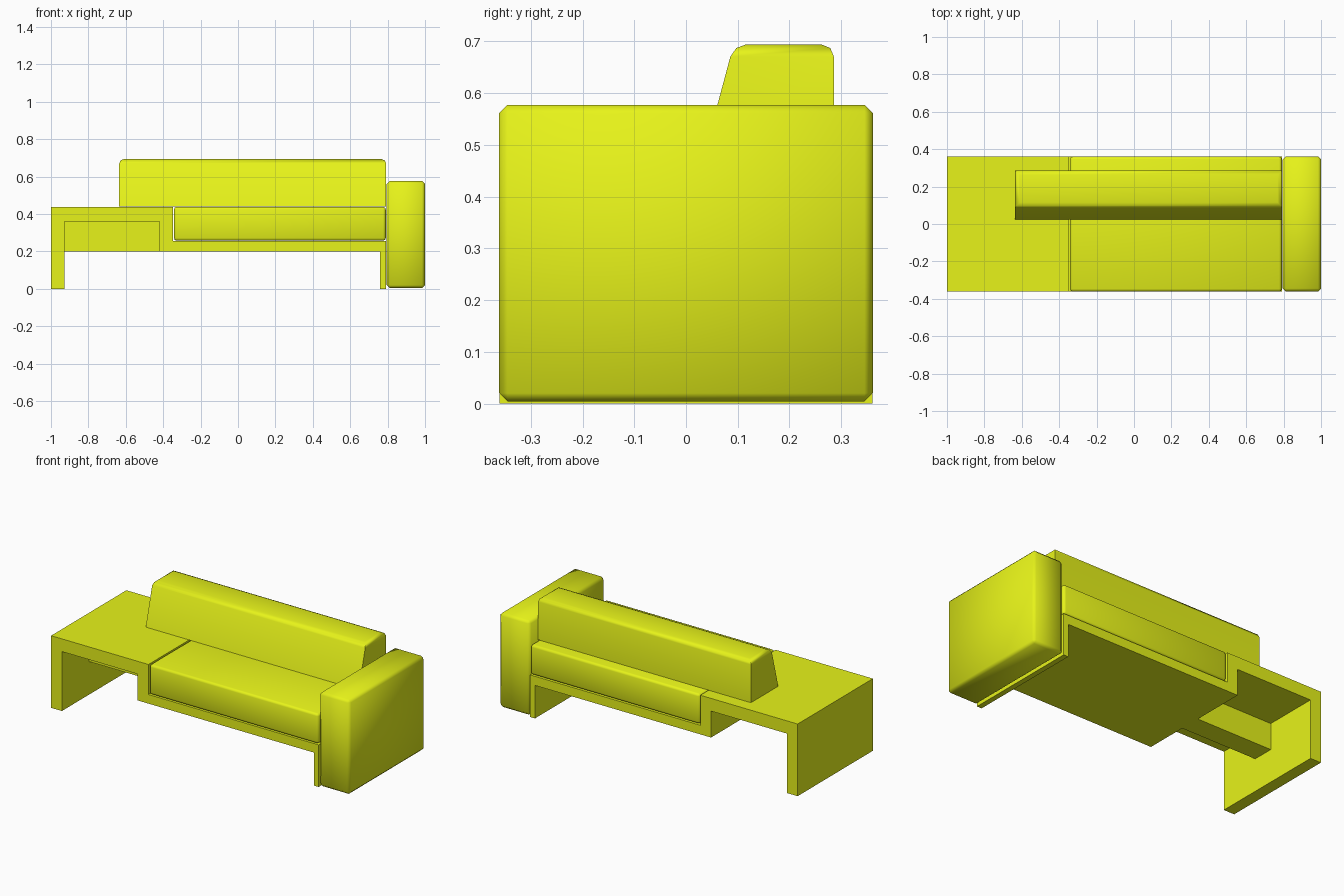
import bpy, bmesh, math

if "Cube" in bpy.data.objects:
    bpy.data.objects.remove(bpy.data.objects["Cube"])

mat = bpy.data.materials.new("yellow_finish")
mat.diffuse_color = (0.80, 0.90, 0.01, 1)
mat.use_nodes = True
mat.node_tree.nodes["Principled BSDF"].inputs["Base Color"].default_value = mat.diffuse_color


def finish(name, bm, smooth=None):
    bmesh.ops.recalc_face_normals(bm, faces=bm.faces)
    me = bpy.data.meshes.new(name)
    bm.to_mesh(me)
    bm.free()
    ob = bpy.data.objects.new(name, me)
    bpy.context.collection.objects.link(ob)
    me.materials.append(mat)
    if smooth:
        bpy.ops.object.select_all(action='DESELECT')
        ob.select_set(True)
        bpy.context.view_layer.objects.active = ob
        bpy.ops.object.shade_smooth_by_angle(angle=math.radians(smooth))
    return ob


def prism(points, direction):
    """Closed profile swept along a direction."""
    bm = bmesh.new()
    face = bm.faces.new([bm.verts.new(p) for p in points])
    res = bmesh.ops.extrude_face_region(bm, geom=[face])
    verts = [v for v in res["geom"] if isinstance(v, bmesh.types.BMVert)]
    bmesh.ops.translate(bm, verts=verts, vec=direction)
    return bm


def box(x, y, z):
    return prism([(x[0], y[0], z[0]), (x[1], y[0], z[0]),
                  (x[1], y[1], z[0]), (x[0], y[1], z[0])], (0, 0, z[1] - z[0]))


def bevel(bm, edges, size, segments):
    bmesh.ops.bevel(bm, geom=edges, offset=size, segments=segments,
                    profile=0.5, affect='EDGES')


# Folded frame: side table, step down, seat deck and thin right leg
profile = [(-1, 0), (-0.928, 0), (-0.928, 0.36), (-0.42, 0.36), (-0.42, 0.2),
           (0.76, 0.2), (0.76, 0), (0.792, 0), (0.792, 0.255),
           (-0.348, 0.255), (-0.348, 0.437), (-1, 0.437)]
finish("frame", prism([(x, -0.36, z) for x, z in profile], (0, 0.72, 0)))

# Stiffening beam under the side table
finish("table_beam", box((-0.928, -0.42), (-0.10, 0.03), (0.2, 0.36)))

# Seat cushion with softened edges
bm = box((-0.342, 0.79), (-0.361, 0.36), (0.258, 0.439))
bevel(bm, bm.edges[:], 0.014, 2)
finish("seat_cushion", bm, 50)

# Armrest block with chamfered edges
bm = box((0.795, 1.0), (-0.361, 0.361), (0.004, 0.577))
bevel(bm, bm.edges[:], 0.016, 1)
finish("armrest", bm, 50)

# Sloped backrest, rounded around the top only
side = [(0.024, 0.44), (0.286, 0.44), (0.286, 0.694), (0.092, 0.694)]
bm = prism([(-0.635, y, z) for y, z in side], (1.427, 0, 0))
bevel(bm, [e for e in bm.edges if all(v.co.z > 0.6 for v in e.verts)], 0.024, 2)
finish("backrest", bm, 50)
